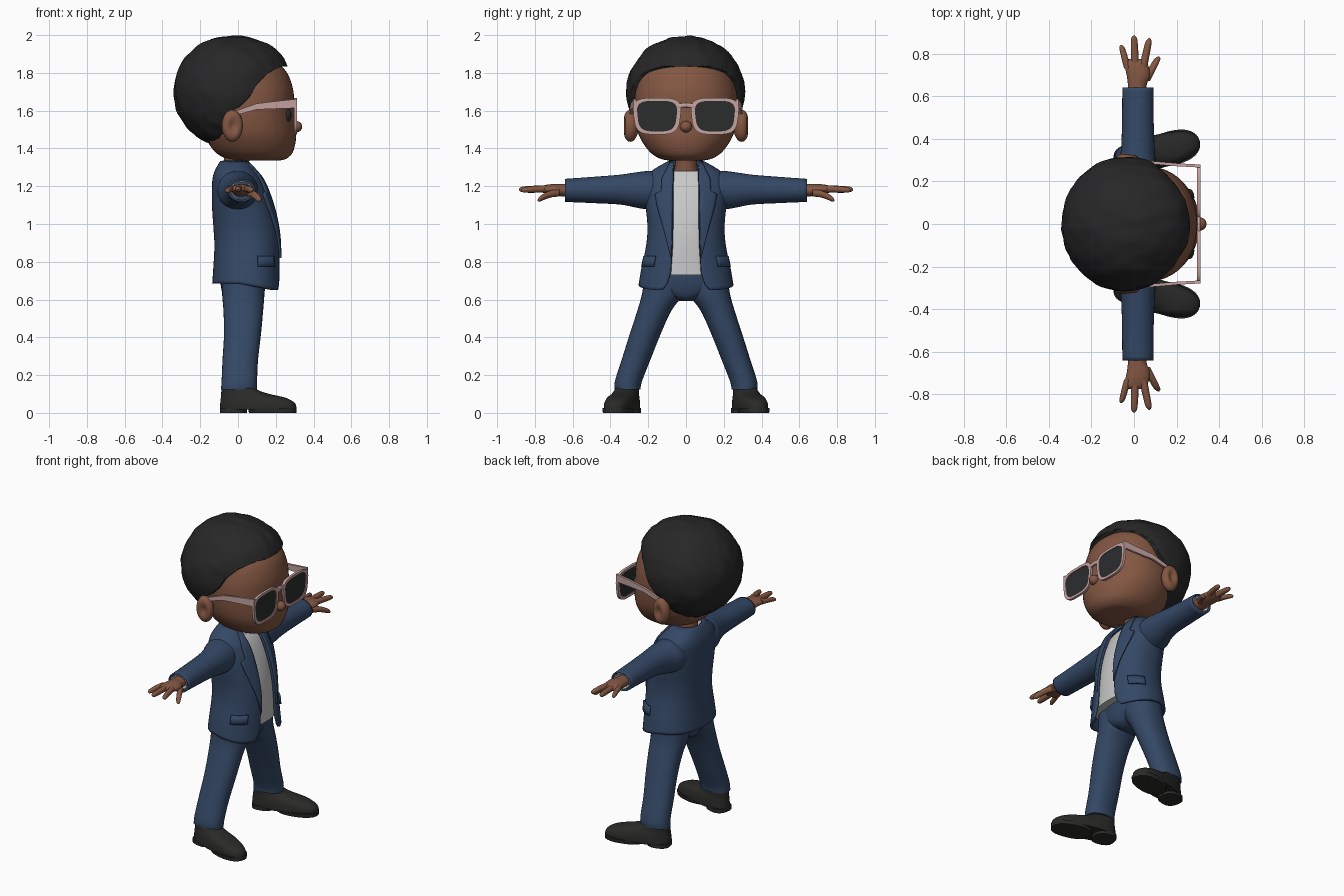
import bpy, bmesh, math
from mathutils import Vector, Matrix, noise

if "Cube" in bpy.data.objects:
    bpy.data.objects.remove(bpy.data.objects["Cube"])


def mat(name, *c):
    m = bpy.data.materials.new(name)
    m.diffuse_color = (*c, 1)
    m.use_nodes = True
    m.node_tree.nodes["Principled BSDF"].inputs["Base Color"].default_value = m.diffuse_color
    return m


SKIN = mat("brown skin", .23, .095, .055)
NAVY = mat("navy cloth", .034, .064, .13)
HAIR = mat("black hair", .02, .02, .02)
SHOE = mat("black leather", .023, .023, .022)
WHITE = mat("pale shirt", .58, .58, .58)
PINK = mat("pink frame", .55, .36, .35)
LENS = mat("dark lens", .024, .026, .027)


def finish(bm, name, m, mirror=False, thick=0, angle=45):
    bmesh.ops.recalc_face_normals(bm, faces=bm.faces)
    me = bpy.data.meshes.new(name)
    bm.to_mesh(me)
    bm.free()
    ob = bpy.data.objects.new(name, me)
    bpy.context.collection.objects.link(ob)
    me.materials.append(m)
    bpy.ops.object.select_all(action='DESELECT')
    ob.select_set(True)
    bpy.context.view_layer.objects.active = ob
    bpy.ops.object.shade_smooth_by_angle(angle=math.radians(angle))
    if thick:
        s = ob.modifiers.new("thickness", 'SOLIDIFY')
        s.thickness, s.offset = thick, 0
    if mirror:
        mm = ob.modifiers.new("mirror", 'MIRROR')
        mm.use_axis = (False, True, False)
    return ob


def dense(rows, k=5):
    """Catmull-Rom interpolation of rows of numbers."""
    out = []
    for i in range(len(rows) - 1):
        a, b, c, d = (rows[min(max(j, 0), len(rows) - 1)] for j in (i - 1, i, i + 1, i + 2))
        for s in range(k):
            t = s / k
            out.append([q + .5 * t * (r - p + t * (2*p - 5*q + 4*r - u + t * (3*(q - r) + u - p)))
                        for p, q, r, u in zip(a, b, c, d)])
    return out + [list(rows[-1])]


def lookup(table, t):
    """Linear lookup by first column."""
    if t <= table[0][0]:
        return table[0]
    for a, b in zip(table, table[1:]):
        if t <= b[0]:
            f = (t - a[0]) / max(b[0] - a[0], 1e-6)
            return [p + f * (q - p) for p, q in zip(a, b)]
    return table[-1]


def sup(th, p):
    c, s = math.cos(th), math.sin(th)
    return (math.copysign(abs(c) ** (2 / p), c), math.copysign(abs(s) ** (2 / p), s))


def skin_grid(bm, rows, closed=True, caps=True):
    vs = [[bm.verts.new(p) for p in r] for r in rows]
    n = len(vs[0])
    for a, b in zip(vs, vs[1:]):
        for i in range(n if closed else n - 1):
            j = (i + 1) % n
            bm.faces.new((a[i], a[j], b[j], b[i]))
    if caps:
        bm.faces.new(vs[0])
        bm.faces.new(vs[-1])


def loft(name, rings, m, axis='z', n=32, p=2, mirror=False, caps=True, thick=0, xf=None, k=5):
    """Rings: position along axis, two centre coordinates, two radii."""
    bm = bmesh.new()
    rows = []
    for t, a, b, ra, rb in dense(rings, k):
        row = []
        for i in range(n):
            c, s = sup(2 * math.pi * i / n, p)
            u, v = a + ra * c, b + rb * s
            row.append((u, v, t) if axis == 'z' else (u, t, v))
        rows.append(row)
    skin_grid(bm, rows, True, caps)
    if xf:
        bm.transform(xf)
    return finish(bm, name, m, mirror, thick)


def ball(name, c, r, m, mirror=False, tweak=None, seg=32):
    bm = bmesh.new()
    bmesh.ops.create_uvsphere(bm, u_segments=seg, v_segments=seg // 2, radius=1)
    for v in bm.verts:
        d = v.co.copy()
        v.co = Vector(c) + Vector([d[i] * r[i] for i in range(3)])
        if tweak:
            tweak(v, d)
    return finish(bm, name, m, mirror)


# Head, neck, nose, ears, eyes
loft("head", [(1.335, .12, 0, .09, .08), (1.345, .10, 0, .155, .135), (1.38, .085, 0, .205, .19),
              (1.45, .07, 0, .237, .24), (1.52, .06, 0, .245, .263), (1.62, .053, 0, .245, .272),
              (1.72, .04, 0, .25, .265), (1.82, .02, 0, .225, .232), (1.90, -.02, 0, .15, .15),
              (1.94, -.03, 0, .04, .04)], SKIN, n=48, p=2.1)
loft("neck", [(1.2, -.01, 0, .075, .07), (1.3, -.01, 0, .066, .06), (1.42, 0, 0, .075, .065)], SKIN)
ball("nose", (.307, 0, 1.515), (.033, .032, .03), SKIN)


def dent(v, d):
    if d.y > 0:
        v.co.y -= .03 * math.exp(-((d.x - .1) ** 2 + d.z ** 2) / .2)


ball("ear", (-.03, .295, 1.52), (.056, .045, .085), SKIN, True, dent)
ball("eye", (.258, .125, 1.575), (.025, .04, .042), LENS, True)


# Hair: rough ball trimmed by the hairline profile
def rough(v, d):
    v.co.x += .09 * max(0, d.x) * max(0, d.z)
    w = noise.noise(Vector((v.co.x * 10, v.co.y * 22, v.co.z * 16)))
    v.co += d * .008 * w


hair = ball("hair", (-.04, 0, 1.70), (.30, .315, .297), HAIR, False, rough, 80)
line = [(.5, 1.835), (.23, 1.835), (.16, 1.80), (.10, 1.74), (.06, 1.67), (.01, 1.62), (-.05, 1.59),
        (-.075, 1.5), (-.10, 1.37), (-.5, 1.37), (-.5, 2.2), (.5, 2.2)]
bm = bmesh.new()
skin_grid(bm, [[(x, y, z) for x, z in line] for y in (-.5, .5)])
cutter = finish(bm, "hairline_cutter", HAIR)
cutter.hide_render = True
mod = hair.modifiers.new("trim", 'BOOLEAN')
mod.operation, mod.object, mod.solver = 'INTERSECT', cutter, 'EXACT'
bpy.context.view_layer.objects.active = hair
bpy.ops.object.modifier_apply(modifier="trim")
bpy.data.objects.remove(cutter)


# Sunglasses
def rim(scale, x, n=40):
    pts = []
    for i in range(n):
        c, s = sup(2 * math.pi * i / n, 3.6)
        pts.append((x, .153 + scale * (.115 + .01 * s) * c, 1.571 + scale * .09 * s))
    return pts


bm = bmesh.new()
loops = [rim(1.08, .296), rim(1.08, .312), rim(.9, .312), rim(.9, .296), rim(1.08, .296)]
skin_grid(bm, loops, True, False)
bmesh.ops.remove_doubles(bm, verts=bm.verts, dist=1e-5)
finish(bm, "glasses_rim", PINK, True)
bm = bmesh.new()
skin_grid(bm, [rim(.93, .301), rim(.93, .307)])
finish(bm, "lens", LENS, True)
loft("glasses_bridge", [(-.05, .304, 1.622, .009, .013), (0, .304, 1.63, .009, .012),
                        (.05, .304, 1.622, .009, .013)], PINK, 'y', 12, 4)
bm = bmesh.new()
arm = [(.312, .272, 1.638, .024), (.2, .278, 1.63, .02), (.1, .287, 1.622, .016), (-.02, .294, 1.585, .011)]
skin_grid(bm, [[(x, y - .007, z - h), (x, y + .007, z - h), (x, y + .007, z + h), (x, y - .007, z + h)]
               for x, y, z, h in arm])
finish(bm, "glasses_arm", PINK, True, angle=30)

# Torso surface shared by jacket, lapels, pockets and shirt: z, centre x, radii
TORSO = dense([(.64, .045, .178, .25), (.75, .047, .172, .232), (.88, .05, .168, .205), (.98, .043, .166, .197),
               (1.08, .028, .158, .205), (1.17, .012, .143, .215), (1.24, -.003, .125, .208),
               (1.285, -.014, .1, .165), (1.33, -.018, .07, .085)])
GAP = [(.65, .125), (.68, .10), (.74, .08), (.9, .07), (1.1, .068), (1.28, .065), (1.33, .055)]
PW = 2.3


def torso(th, z, off=0):
    _, cx, rx, ry = lookup(TORSO, z)
    c, s = sup(th, PW)
    return (cx + (rx + off) * c, (ry + off) * s, z)


def angle_at(y, z):
    return math.asin(min(.95, y / lookup(TORSO, z)[3]) ** (PW / 2))


# Jacket, open at the front
bm = bmesh.new()
rows = []
for i in range(41):
    row = []
    for j in range(73):
        u = j / 72
        low = .685 - .035 * max(0, math.cos(u * 2 * math.pi))
        z = low + (1.33 - low) * i / 40
        t0 = angle_at(lookup(GAP, z)[1], z)
        row.append(torso(t0 + u * (2 * math.pi - 2 * t0), z))
    rows.append(row)
skin_grid(bm, rows, False, False)
finish(bm, "jacket", NAVY, thick=.014)

# Lapels and pocket flaps follow the jacket surface
LAPEL = [(.82, .075), (.95, .105), (1.1, .145), (1.16, .155), (1.165, .125), (1.24, .12), (1.325, .075)]
bm = bmesh.new()
rows = []
for i in range(31):
    z = .82 + .505 * i / 30
    a, b = angle_at(lookup(GAP, z)[1], z), angle_at(lookup(LAPEL, z)[1], z)
    rows.append([torso(a + (b - a) * j / 5, z, .012) for j in range(6)])
skin_grid(bm, rows, False, False)
finish(bm, "lapel", NAVY, True, .012)
bm = bmesh.new()
skin_grid(bm, [[torso(.75 + .07 * j, z, .012) for j in range(9)] for z in (.775, .80, .83)], False, False)
finish(bm, "pocket_flap", NAVY, True, .012)

# Shirt
bm = bmesh.new()
skin_grid(bm, [[torso(2 * math.pi * j / 48, .73 + .55 * i / 24, -.016) for j in range(48)] for i in range(25)])
finish(bm, "shirt", WHITE)

# Sleeves and shirt cuffs
loft("sleeve", [(.1, -.005, 1.17, .10, .10), (.19, 0, 1.178, .102, .098), (.26, .012, 1.18, .086, .089),
                (.35, .018, 1.182, .074, .074), (.5, .018, 1.18, .069, .064), (.64, .018, 1.178, .068, .056)],
     NAVY, 'y', mirror=True, caps=False, thick=.01)
loft("shirt_cuff", [(.5, .018, 1.178, .056, .046), (.637, .018, 1.178, .056, .046)],
     WHITE, 'y', mirror=True, caps=False, thick=.006)

# Hands
loft("palm", [(.5, .015, 1.178, .04, .032), (.64, .015, 1.178, .043, .033), (.69, .02, 1.182, .053, .03),
              (.73, .015, 1.184, .056, .025), (.76, .008, 1.184, .05, .018), (.775, .008, 1.183, .03, .008)],
     SKIN, 'y', mirror=True)
for nm, x0, x1, y0, y1, z1, r in (("little", -.03, -.06, .73, .84, 1.172, .015),
                                  ("middle", .005, .0, .74, .885, 1.183, .017),
                                  ("index", .042, .072, .73, .872, 1.178, .017),
                                  ("thumb", .055, .115, .67, .785, 1.125, .018)):
    z0 = 1.165 if nm == "thumb" else 1.186
    ring = [(y0 + (y1 - y0) * f, x0 + (x1 - x0) * f, z0 + (z1 - z0) * f * f, r * g, r * g)
            for f, g in ((0, 1.1), (.4, 1.05), (.75, .95), (.92, .75), (1, .2))]
    loft(nm + "_finger", ring, SKIN, 'y', 14, mirror=True)

# Trousers
loft("hips", [(.592, .025, 0, .07, .03), (.61, .025, 0, .1, .09), (.65, .028, 0, .115, .19),
              (.72, .03, 0, .125, .222), (.82, .035, 0, .12, .19)], NAVY)
loft("trouser_leg", [(.125, .005, .31, .095, .068), (.17, .007, .304, .094, .072), (.28, .012, .265, .094, .076),
                     (.42, .024, .215, .098, .082), (.54, .028, .168, .105, .09), (.63, .028, .125, .112, .108),
                     (.74, .03, .11, .115, .108)], NAVY, p=2.2, mirror=True)

# Shoes, toes turned outwards
turn = Matrix.Translation((0, .312, 0)) @ Matrix.Rotation(math.radians(14), 4, 'Z')
loft("shoe", [(.018, .11, 0, .205, .077), (.03, .11, 0, .207, .079), (.055, .105, 0, .2, .077),
              (.08, .083, 0, .175, .072), (.1, .04, 0, .13, .064), (.12, .01, 0, .098, .06),
              (.15, -.01, 0, .07, .055)], SHOE, p=2.4, mirror=True, xf=turn)
loft("heel", [(0, -.025, 0, .07, .066), (.025, -.025, 0, .07, .066)], SHOE, p=2.6, mirror=True, xf=turn, k=1)
loft("sole", [(0, .19, 0, .128, .076), (.025, .187, 0, .13, .08)], SHOE, p=2.3, mirror=True, xf=turn, k=1)
